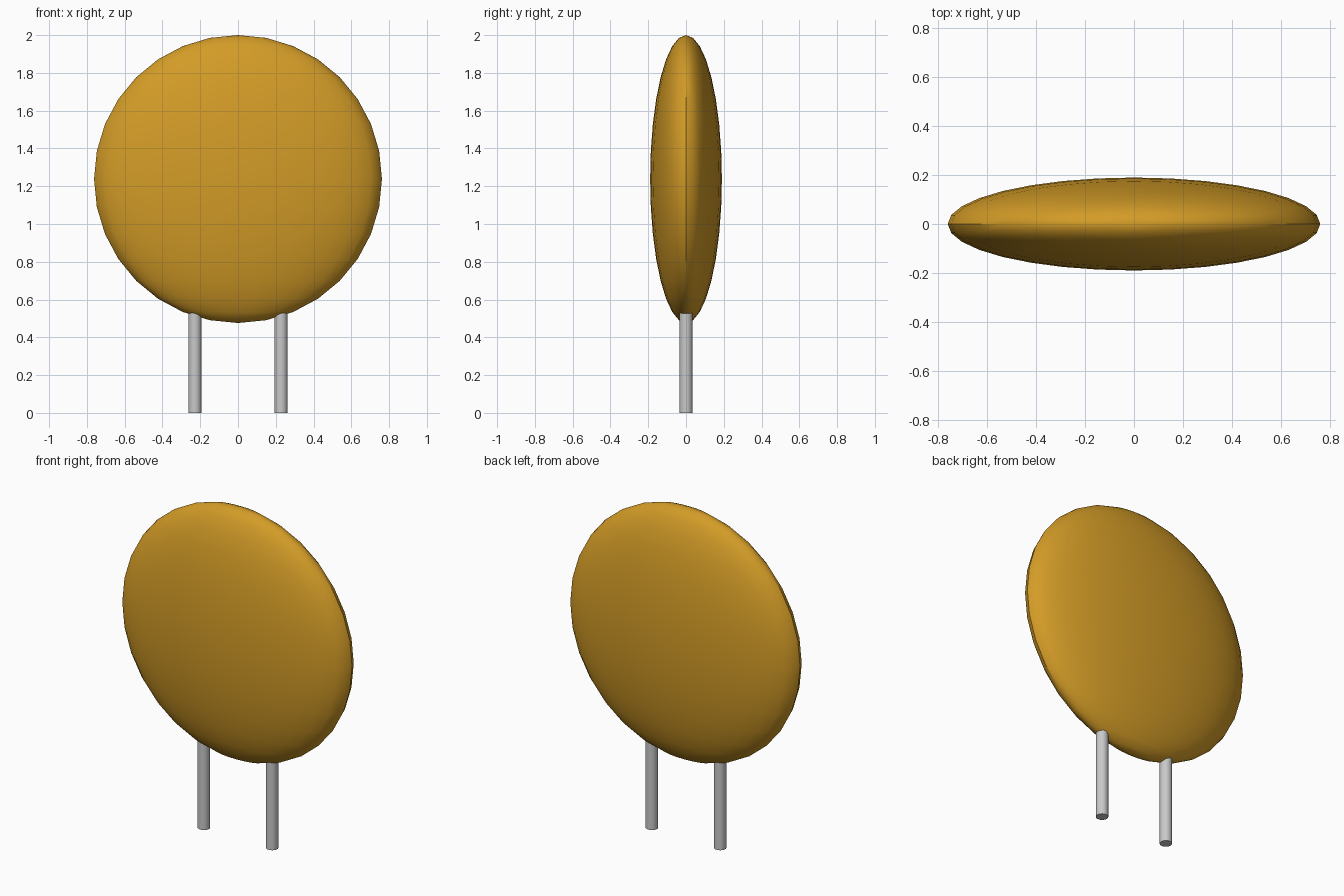
import bpy
import math

cube = bpy.data.objects.get("Cube")
if cube:
    bpy.data.objects.remove(cube, do_unlink=True)


def make_material(name, color, metallic=0.0):
    mat = bpy.data.materials.new(name)
    mat.use_nodes = True
    mat.diffuse_color = color
    mat.node_tree.nodes["Principled BSDF"].inputs["Base Color"].default_value = color
    return mat


def finish(name, mat):
    obj = bpy.context.object
    obj.name = name
    obj.data.name = name
    obj.data.materials.append(mat)
    bpy.ops.object.transform_apply(location=False, rotation=False, scale=True)
    bpy.ops.object.shade_smooth_by_angle(angle=math.radians(30))
    return obj


gold = make_material("golden brown", (0.65, 0.33, 0.02, 1))
grey = make_material("light grey", (0.58, 0.58, 0.58, 1))

# Flattened round body standing upright
bpy.ops.mesh.primitive_uv_sphere_add(segments=32, ring_count=16, radius=1,
                                     location=(0, 0, 1.238))
bpy.context.object.scale = (0.762, 0.19, 0.762)
finish("disc_body", gold)

# Two thin legs, sunk into the underside of the body
LEG_TOP = 0.58
for name, side in (("left_leg", 1), ("right_leg", -1)):
    bpy.ops.mesh.primitive_cylinder_add(vertices=32, radius=0.034, depth=LEG_TOP,
                                        location=(side * 0.228, 0, LEG_TOP / 2))
    finish(name, grey)
